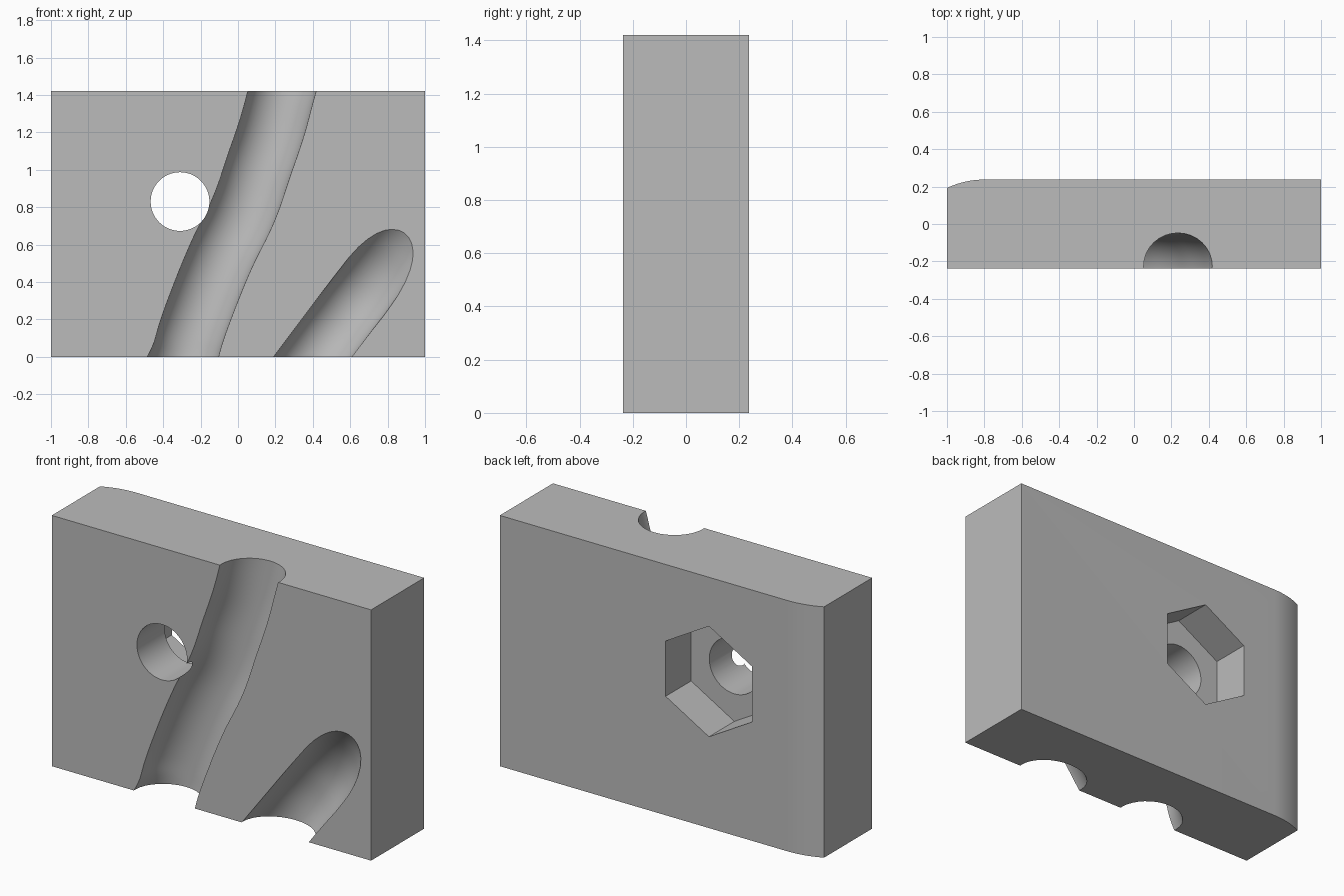
import bpy, bmesh, math
from mathutils import Matrix

cube = bpy.data.objects.get("Cube")
if cube:
    bpy.data.objects.remove(cube, do_unlink=True)

W, D, H = 1.0, 0.2375, 1.42        # half width, half depth, height
HOLE_X, HOLE_Z = -0.31, 0.83

grey = bpy.data.materials.new("plain grey")
grey.use_nodes = True
grey.diffuse_color = (0.5, 0.5, 0.5, 1)
grey.node_tree.nodes["Principled BSDF"].inputs["Base Color"].default_value = (0.5, 0.5, 0.5, 1)


def add_object(name, bm):
    bmesh.ops.recalc_face_normals(bm, faces=bm.faces)
    mesh = bpy.data.meshes.new(name)
    bm.to_mesh(mesh)
    bm.free()
    mesh.materials.append(grey)
    obj = bpy.data.objects.new(name, mesh)
    bpy.context.collection.objects.link(obj)
    return obj


def prism(name, sides, radius, y0, y1, turn=0.0):
    """Cutter along y, centred on the bolt hole."""
    bm = bmesh.new()
    place = (Matrix.Translation((HOLE_X, (y0 + y1) / 2, HOLE_Z))
             @ Matrix.Rotation(math.pi / 2, 4, 'X') @ Matrix.Rotation(turn, 4, 'Z'))
    bmesh.ops.create_cone(bm, cap_ends=True, segments=sides, radius1=radius,
                          radius2=radius, depth=y1 - y0, matrix=place)
    return add_object(name, bm)


def tube(name, points, radius):
    """Round cutter swept along a smooth path."""
    curve = bpy.data.curves.new(name, 'CURVE')
    curve.dimensions = '3D'
    curve.bevel_depth = radius
    curve.bevel_resolution = 14
    curve.use_fill_caps = True
    spline = curve.splines.new('BEZIER')
    spline.resolution_u = 8
    spline.bezier_points.add(len(points) - 1)
    for bp, co in zip(spline.bezier_points, points):
        bp.co = co
        bp.handle_left_type = bp.handle_right_type = 'AUTO'
    path = bpy.data.objects.new(name + "_path", curve)
    bpy.context.collection.objects.link(path)
    bpy.context.view_layer.update()
    mesh = bpy.data.meshes.new_from_object(
        path.evaluated_get(bpy.context.evaluated_depsgraph_get()))
    bm = bmesh.new()
    bm.from_mesh(mesh)
    bmesh.ops.remove_doubles(bm, verts=bm.verts, dist=1e-5)
    bpy.data.objects.remove(path, do_unlink=True)
    bpy.data.meshes.remove(mesh)
    return add_object(name, bm)


# Block: plan outline with one gently rounded back edge
outline = [(-W, -D), (W, -D), (W, D)]
R, start = 0.47, -0.8
for i in range(9):
    x = start - 0.2 * i / 8
    outline.append((x, D - R + math.sqrt(R * R - (x - start) ** 2)))
bm = bmesh.new()
base = bm.faces.new([bm.verts.new((x, y, 0)) for x, y in outline])
ext = bmesh.ops.extrude_face_region(bm, geom=[base])
bmesh.ops.translate(bm, vec=(0, 0, H),
                    verts=[v for v in ext["geom"] if isinstance(v, bmesh.types.BMVert)])
block = add_object("grooved_block", bm)

# Cutters: long groove, short groove that runs out of the front, hole, nut pocket
AXIS = -0.225
long_path = [(-0.35, -0.12), (-0.29, 0.0), (-0.25, 0.13), (-0.2, 0.27), (-0.09, 0.54),
             (0.035, 0.8), (0.115, 1.03), (0.18, 1.22), (0.235, 1.42), (0.285, 1.6)]
short_path = [(0.25, AXIS, -0.2), (0.4, AXIS, 0.0), (0.55, AXIS, 0.2), (0.68, -0.25, 0.37),
              (0.78, -0.32, 0.51), (0.86, -0.41, 0.62), (0.95, -0.53, 0.73)]
cutters = [
    tube("long_groove_cutter", [(x, AXIS, z) for x, z in long_path], 0.177),
    tube("short_groove_cutter", short_path, 0.169),
    prism("bolt_hole_cutter", 64, 0.157, -0.5, 0.1),
    prism("nut_pocket_cutter", 6, 0.313, 0.01, 0.5, math.radians(0)),
]

# Make the hexagon stand on a corner
pocket = cutters[3].data
top = max(v.co.z for v in pocket.vertices) - HOLE_Z
if top < 0.3:
    pocket.transform(Matrix.Translation((HOLE_X, 0, HOLE_Z)) @ Matrix.Rotation(math.pi / 6, 4, 'Y')
                     @ Matrix.Translation((-HOLE_X, 0, -HOLE_Z)))

bpy.ops.object.select_all(action='DESELECT')
bpy.context.view_layer.objects.active = block
block.select_set(True)
for cutter in cutters:
    cutter.hide_render = True
    mod = block.modifiers.new(cutter.name, 'BOOLEAN')
    mod.operation = 'DIFFERENCE'
    mod.solver = 'EXACT'
    mod.object = cutter
    bpy.ops.object.modifier_apply(modifier=mod.name)
    bpy.data.objects.remove(cutter, do_unlink=True)

bpy.ops.object.shade_smooth_by_angle(angle=math.radians(30))
